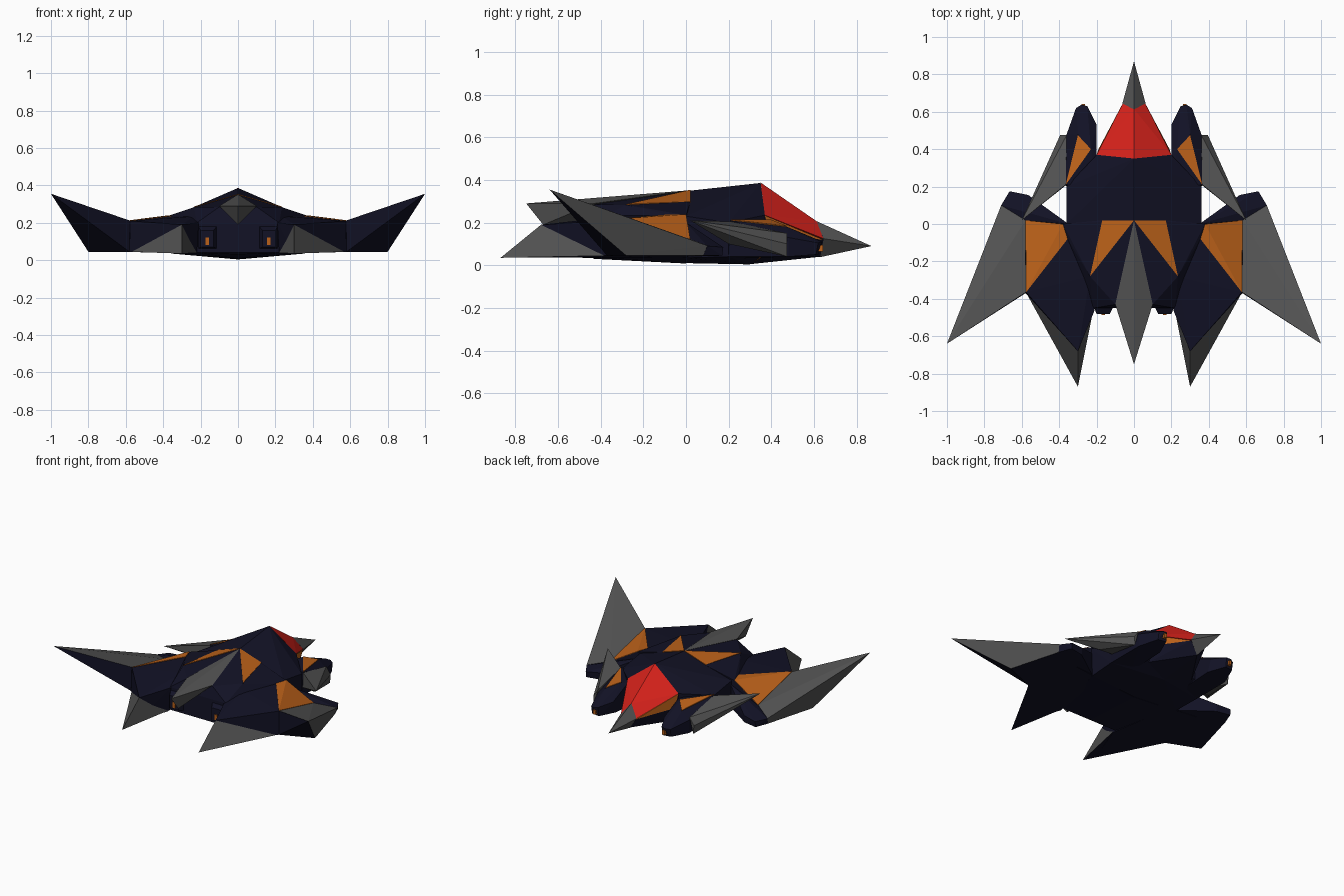
import bpy, bmesh


def material(name, rgb):
    m = bpy.data.materials.new(name)
    m.diffuse_color = (*rgb, 1)
    return m


NAVY = material("navy", (0.006, 0.006, 0.019))
GREY = material("dark_grey", (0.085, 0.085, 0.085))
ORANGE = material("orange", (0.50, 0.12, 0.01))
RED = material("red", (0.68, 0.016, 0.011))


def facet(name, pts, mat, under=None, accent=None, centre=False):
    """Flat-faced convex solid; `accent(normal)` picks faces that use `mat`, the rest use `under`."""
    if centre:
        pts = pts + [(-x, y, z) for x, y, z in pts if x > 0]
    bm = bmesh.new()
    for p in pts:
        bm.verts.new(p)
    res = bmesh.ops.convex_hull(bm, input=bm.verts[:])
    junk = {v for k in ("geom_interior", "geom_unused") for v in res[k]
            if isinstance(v, bmesh.types.BMVert)}
    bmesh.ops.delete(bm, geom=list(junk), context='VERTS')
    bmesh.ops.recalc_face_normals(bm, faces=bm.faces[:])
    for f in bm.faces:
        f.normal_update()
        f.material_index = 1 if accent and not accent(f.normal) else 0
    me = bpy.data.meshes.new(name)
    bm.to_mesh(me)
    bm.free()
    me.materials.append(mat)
    if under:
        me.materials.append(under)
    ob = bpy.data.objects.new(name, me)
    bpy.context.collection.objects.link(ob)
    if not centre:
        ob.modifiers.new("mirror", 'MIRROR').use_bisect_axis[0] = False
    return ob


def panel(name, pts, mat, centre=False):
    """Thin painted plate lying on a hull face."""
    t = 0.004
    return facet(name, [(x, y, z + s) for x, y, z in pts for s in (-t, t)], mat, centre=centre)


def box(name, x, y, z, mat, centre=False):
    return facet(name, [(a, b, c) for a in x for b in y for c in z], mat, centre=centre)


# Fuselage, front and rear halves
facet("fuselage_front", [
    (0, .35, .386), (.2, .37, .235), (.2, .37, .05), (0, .3, .004),
    (.36, .2, .2), (.36, .2, .04), (0, .02, .35), (.17, .02, .295),
    (.36, 0, .23), (.35, 0, .035), (0, 0, .01)], NAVY, centre=True)
facet("fuselage_rear", [
    (0, .02, .35), (.17, .02, .295), (.38, 0, .235), (.355, -.08, .235),
    (.235, -.28, .283), (.1, -.43, .285), (.22, -.45, .2), (.22, -.45, .04),
    (.35, 0, .035), (0, 0, .008), (0, -.43, .03)], NAVY, centre=True)
panel("shoulder_panel", [(0, .02, .35), (.17, .02, .295), (.235, -.28, .283)], ORANGE)

# Cockpit, cheeks and nose
facet("cockpit", [(0, .35, .388), (.2, .37, .235), (.06, .645, .125),
                  (0, .615, .205), (0, .4, .15)], RED, centre=True)
facet("cheek", [(.2, .37, .233), (.06, .645, .12), (.19, .40, .14), (0, .63, .04),
                (0, .3, .005), (.18, .36, .04)], ORANGE, NAVY, lambda n: n.z > -.1, centre=True)
facet("nose", [(0, .87, .09), (0, .612, .207), (.062, .645, .125), (0, .63, .038)],
      GREY, centre=True)

# Tail fin
facet("tail_fin", [(0, .02, .352), (.1, -.43, .29), (0, -.75, .29), (0, -.67, .19),
                   (0, -.43, .2)], GREY, centre=True)

# Front pods with side blades
facet("pod", [
    (.2, .37, .2), (.2, .53, .13), (.25, .63, .115), (.28, .638, .11), (.31, .62, .105),
    (.36, .48, .13), (.23, .4, .21), (.3, .475, .18), (.365, .21, .21),
    (.2, .2, .2), (.2, .2, .03), (.36, .2, .04), (.2, .5, .045),
    (.25, .62, .05), (.31, .61, .05), (.36, .48, .04)], NAVY)
panel("pod_panel", [(.3, .475, .18), (.23, .4, .21), (.365, .21, .21)], ORANGE)
box("pod_light", (.262, .282), (.62, .642), (.065, .095), ORANGE)
facet("blade", [(.36, .475, .15), (.395, .475, .1), (.39, .475, .04), (.365, .21, .205),
                (.6, .02, .21), (.46, .2, .1), (.36, .21, .1)], GREY)

# Wing roots
facet("wing_root", [
    (.38, 0, .235), (.355, -.08, .235), (.58, .02, .12), (.577, -.365, .21),
    (.3, -.68, .19), (.235, -.28, .235), (.21, -.46, .2), (.58, .02, .045),
    (.58, -.37, .045), (.3, -.68, .037), (.22, -.47, .035), (.3, 0, .035)], NAVY)
panel("wing_panel", [(.58, .02, .12), (.38, 0, .235), (.355, -.08, .235),
                     (.577, -.365, .21)], ORANGE)
facet("wing_front_lip", [
    (.35, 0, .2), (.58, .02, .12), (.565, .155, .095), (.665, .175, .085), (.71, .1, .09),
    (.35, 0, .04), (.565, .15, .045), (.665, .17, .045), (.7, .08, .045),
    (.58, -.1, .045)], NAVY)

# Swept outer wings
facet("wing_blade", [
    (.58, .02, .122), (.578, -.365, .212), (1, -.64, .355), (.71, .1, .092),
    (.8, -.28, .045), (.58, -.37, .045), (.58, .02, .045), (.7, .08, .045)],
    GREY, NAVY, lambda n: n.z > .3 or n.x > .4)

# Rear spikes
facet("rear_spike", [(.3, -.68, .19), (.577, -.367, .045), (.22, -.47, .04),
                     (.3, -.87, .035)], GREY, NAVY, lambda n: n.z > -.3)

# Engines and exhausts
facet("engine", [
    (.09, -.4, .21), (.23, -.4, .21), (.13, -.482, .16), (.2, -.482, .16),
    (.09, -.4, .05), (.23, -.4, .05), (.13, -.482, .07), (.2, -.482, .07)], NAVY)
box("engine_block", (0, .13), (-.44, -.3), (.07, .165), NAVY, centre=True)
box("exhaust", (.155, .175), (-.486, -.47), (.08, .12), ORANGE)
